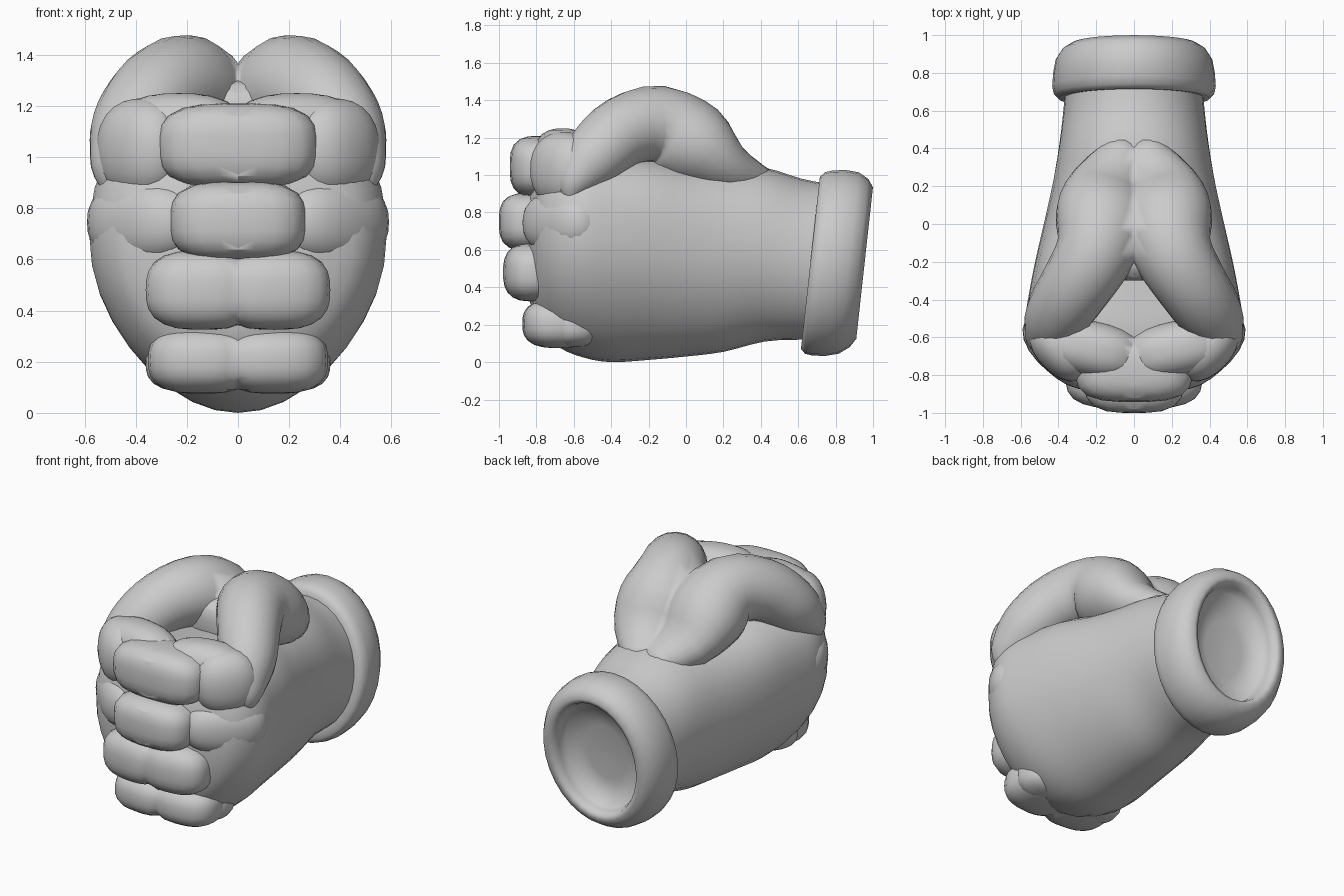
import bpy, bmesh
from math import sin, cos, pi, radians
from mathutils import Vector, Matrix

if "Cube" in bpy.data.objects:
    bpy.data.objects.remove(bpy.data.objects["Cube"])


def spline(keys, n):
    """Catmull-Rom interpolation of tuples of numbers."""
    out = []
    for i in range(len(keys) - 1):
        a, b = keys[max(i - 1, 0)], keys[i]
        c, d = keys[i + 1], keys[min(i + 2, len(keys) - 1)]
        for j in range(n):
            t = j / n
            out.append([0.5 * (2 * q + (r - p) * t + (2 * p - 5 * q + 4 * r - s) * t * t
                               + (3 * q - p - 3 * r + s) * t ** 3)
                        for p, q, r, s in zip(a, b, c, d)])
    return out + [list(keys[-1])]


def finish(bm, name, mirror=False):
    if mirror:
        bmesh.ops.bisect_plane(bm, geom=bm.verts[:] + bm.edges[:] + bm.faces[:],
                               plane_co=(0, 0, 0), plane_no=(1, 0, 0), clear_inner=True)
    bmesh.ops.recalc_face_normals(bm, faces=bm.faces[:])
    for f in bm.faces:
        f.smooth = True
    me = bpy.data.meshes.new(name)
    bm.to_mesh(me)
    bm.free()
    ob = bpy.data.objects.new(name, me)
    bpy.context.collection.objects.link(ob)
    if mirror:
        ob.modifiers.new("Mirror", 'MIRROR')
    return ob


def loft(rings):
    bm = bmesh.new()
    vs = [[bm.verts.new(p) for p in ring] for ring in rings]
    n = len(vs[0])
    for a, b in zip(vs, vs[1:]):
        for i in range(n):
            j = (i + 1) % n
            bm.faces.new((a[i], a[j], b[j], b[i]))
    bm.faces.new(vs[0])
    bm.faces.new(vs[-1])
    return bm


# Hand body: egg-shaped sections (y, half width, z bottom, z top, narrowing)
def body_ring(y, w, z0, z1, k, n=32):
    ring = []
    for i in range(n):
        t = 2 * pi * i / n
        s, c = sin(t), cos(t)
        p = 1 - 0.4 * min(1, max(0, s) * 2) * min(1, k / 0.16)
        x = w * (1 if c > 0 else -1) * abs(c) ** p * (1 - 0.4 * k + k * s)
        ring.append((x, y, (z0 + z1) / 2 + (z1 - z0) / 2 * s))
    return ring


sections = [(0.78, .36, .12, .95, 0), (0.62, .375, .12, .98, .02), (0.42, .405, .11, 1.04, .06),
            (0.2, .45, .055, 1.05, .10), (0, .50, .03, 1.06, .14), (-0.2, .55, .012, 1.10, .16),
            (-0.4, .59, .0, 1.12, .16), (-0.55, .61, .025, 1.13, .16),
            (-0.68, .57, .08, 1.11, .15), (-0.78, .47, .18, 1.04, .12), (-0.84, .27, .34, .92, .06)]
finish(loft([body_ring(*s) for s in spline(sections, 3)]), "hand_body")

# Cuff: tilted rounded band with a recessed opening (y, half width, half height)
profile = [(.67, .34, .41), (.665, .40, .46), (.69, .425, .485), (.73, .433, .495),
           (.80, .428, .497), (.87, .415, .485), (.925, .38, .45), (.955, .33, .405),
           (.945, .30, .375), (.90, .285, .36), (.84, .275, .35), (.82, .14, .18), (.815, .01, .01)]
cuff = [[(rx * cos(t), y + 0.11 * rz * sin(t), 0.53 + rz * sin(t))
         for t in [2 * pi * i / 32 for i in range(32)]] for y, rx, rz in profile]
finish(loft(cuff), "cuff")

# Thumbs: curved tubes merging at the centre (x, y, z, radius, sideways stretch)
path = spline([(.02, .42, .95, .08, 1.3), (.12, .21, 1.03, .15, 1.4), (.16, .03, 1.165, .23, 1.12),
               (.205, -.15, 1.268, .212, 1), (.31, -.33, 1.235, .19, 1), (.395, -.46, 1.13, .175, 1),
               (.445, -.55, 1.03, .145, 1), (.49, -.605, .94, .09, 1), (.505, -.62, .86, .02, 1)], 3)
rings = []
for i, p in enumerate(path):
    a, b = path[max(i - 1, 0)], path[min(i + 1, len(path) - 1)]
    tan = (Vector(b[:3]) - Vector(a[:3])).normalized()
    side = Vector((1, 0.5, 0))
    side = (side - tan * side.dot(tan)).normalized()
    up = tan.cross(side)
    rings.append([Vector(p[:3]) + p[3] * (side * p[4] * cos(2 * pi * k / 20)
                                          + up * sin(2 * pi * k / 20)) for k in range(20)])
finish(loft(rings), "thumbs", True)


# Fingers: rounded-box segments, clipped and mirrored at the centre
def segment(name, loc, half, rot=0, power=2.8):
    bm = bmesh.new()
    bmesh.ops.create_uvsphere(bm, u_segments=24, v_segments=14, radius=1)
    for v in bm.verts:
        r = sum(abs(c) ** power for c in v.co) ** (1 / power)
        v.co = Vector(c / r * h for c, h in zip(v.co, half))
    bm.transform(Matrix.Translation(loc) @ Matrix.Rotation(radians(rot), 4, 'Z'))
    finish(bm, name, True)


segment("index_tip", (0, -.77, 1.045), (.31, .172, .165), 0, 3.2)
segment("middle_tip", (0, -.82, .75), (.265, .18, .155), 0, 3.2)
segment("ring_tip", (.14, -.82, .48), (.22, .155, .155), 5)
segment("little_tip", (.14, -.68, .205), (.21, .193, .13), 5)
segment("little_joint", (.16, -.61, .195), (.2, .13, .115), 12)
segment("index_joint", (.23, -.66, 1.06), (.28, .15, .19), 12, 2.5)
segment("index_knuckle", (.37, -.65, 1.03), (.2, .15, .2), 45, 2.3)
segment("middle_knuckle", (.36, -.655, .745), (.26, .158, .17), 42, 2.4)

# Web between the thumbs
segment("thumb_web", (0, -.17, 1.15), (.2, .13, .15))
